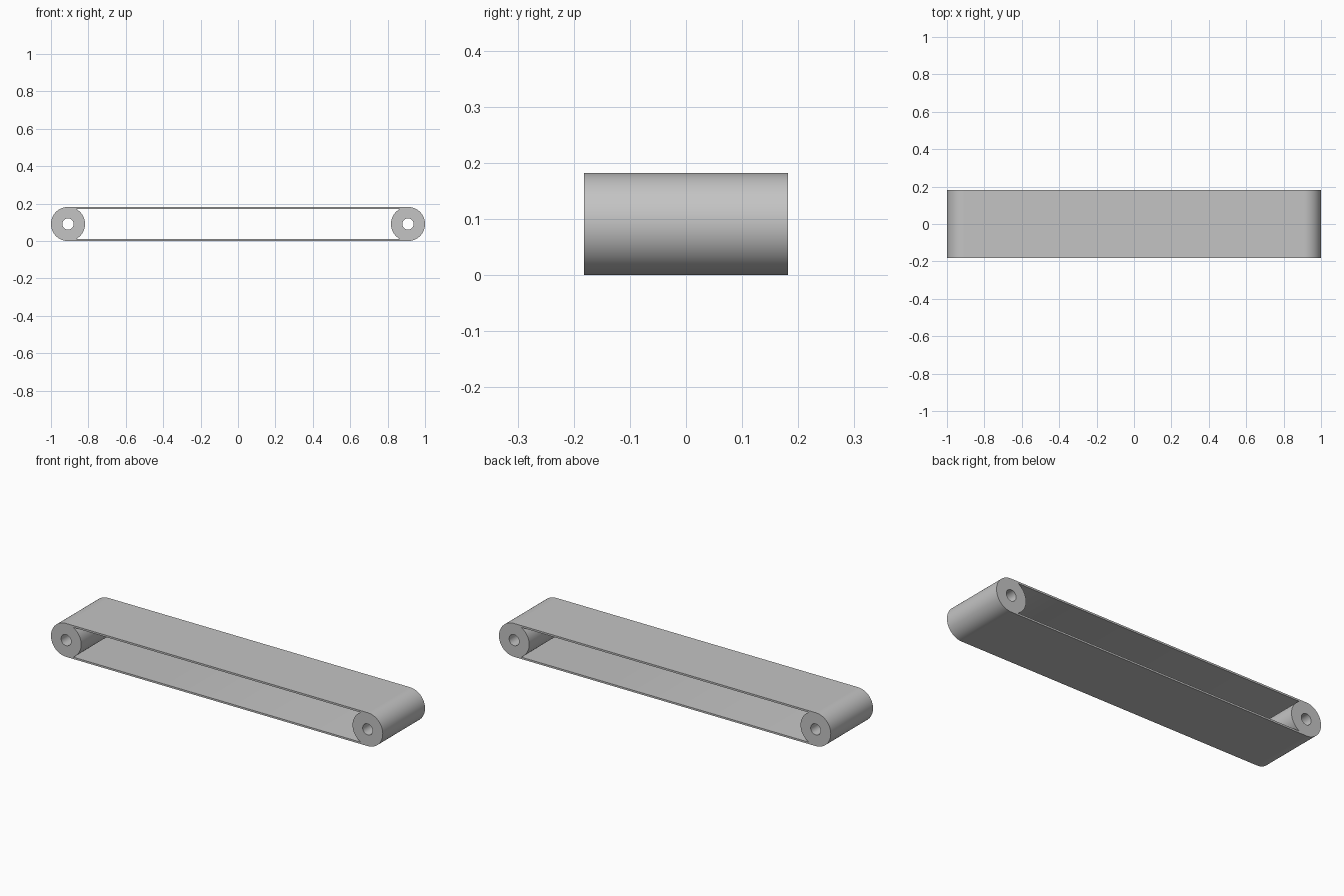
import bpy, bmesh
from math import sin, cos, pi, acos

cube = bpy.data.objects.get("Cube")
if cube:
    bpy.data.objects.remove(cube)

RADIUS, BORE, CENTRE, HALF_WIDTH, BELT = 0.091, 0.03, 0.909, 0.182, 0.01
SIDES = 96

grey = bpy.data.materials.new("light grey")
grey.use_nodes = True
colour = (0.55, 0.55, 0.55, 1)
grey.diffuse_color = colour
grey.node_tree.nodes["Principled BSDF"].inputs["Base Color"].default_value = colour


def finish(name, bm):
    bmesh.ops.recalc_face_normals(bm, faces=bm.faces)
    mesh = bpy.data.meshes.new(name)
    bm.to_mesh(mesh)
    bm.free()
    mesh.materials.append(grey)
    obj = bpy.data.objects.new(name, mesh)
    bpy.context.collection.objects.link(obj)
    bpy.ops.object.select_all(action="DESELECT")
    obj.select_set(True)
    bpy.context.view_layer.objects.active = obj
    bpy.ops.object.shade_smooth_by_angle(angle=pi / 6)


# Roller: a thick tube along y with an open bore
def roller(name, x):
    bm = bmesh.new()
    corners = [(RADIUS, -HALF_WIDTH), (RADIUS, HALF_WIDTH), (BORE, HALF_WIDTH), (BORE, -HALF_WIDTH)]
    rings = [[bm.verts.new((x + r * cos(2 * pi * i / SIDES), y, RADIUS + r * sin(2 * pi * i / SIDES)))
              for i in range(SIDES)] for r, y in corners]
    for k in range(4):
        a, b = rings[k], rings[(k + 1) % 4]
        for i in range(SIDES):
            j = (i + 1) % SIDES
            bm.faces.new((a[i], a[j], b[j], b[i]))
    finish(name, bm)


# Belt run: a thin slab whose ends wrap onto the rollers
def belt_run(name, side):
    sweep = acos(1 - BELT / RADIUS)
    arc = [(CENTRE - RADIUS * sin(sweep * i / 8), RADIUS + side * RADIUS * cos(sweep * i / 8))
           for i in range(9)]
    outline = arc + [(-x, z) for x, z in reversed(arc)]
    bm = bmesh.new()
    face = bm.faces.new([bm.verts.new((x, -HALF_WIDTH, z)) for x, z in outline])
    result = bmesh.ops.extrude_face_region(bm, geom=[face])
    moved = [v for v in result["geom"] if isinstance(v, bmesh.types.BMVert)]
    bmesh.ops.translate(bm, verts=moved, vec=(0, 2 * HALF_WIDTH, 0))
    finish(name, bm)


roller("left_roller", CENTRE)
roller("right_roller", -CENTRE)
belt_run("upper_belt", 1)
belt_run("lower_belt", -1)
